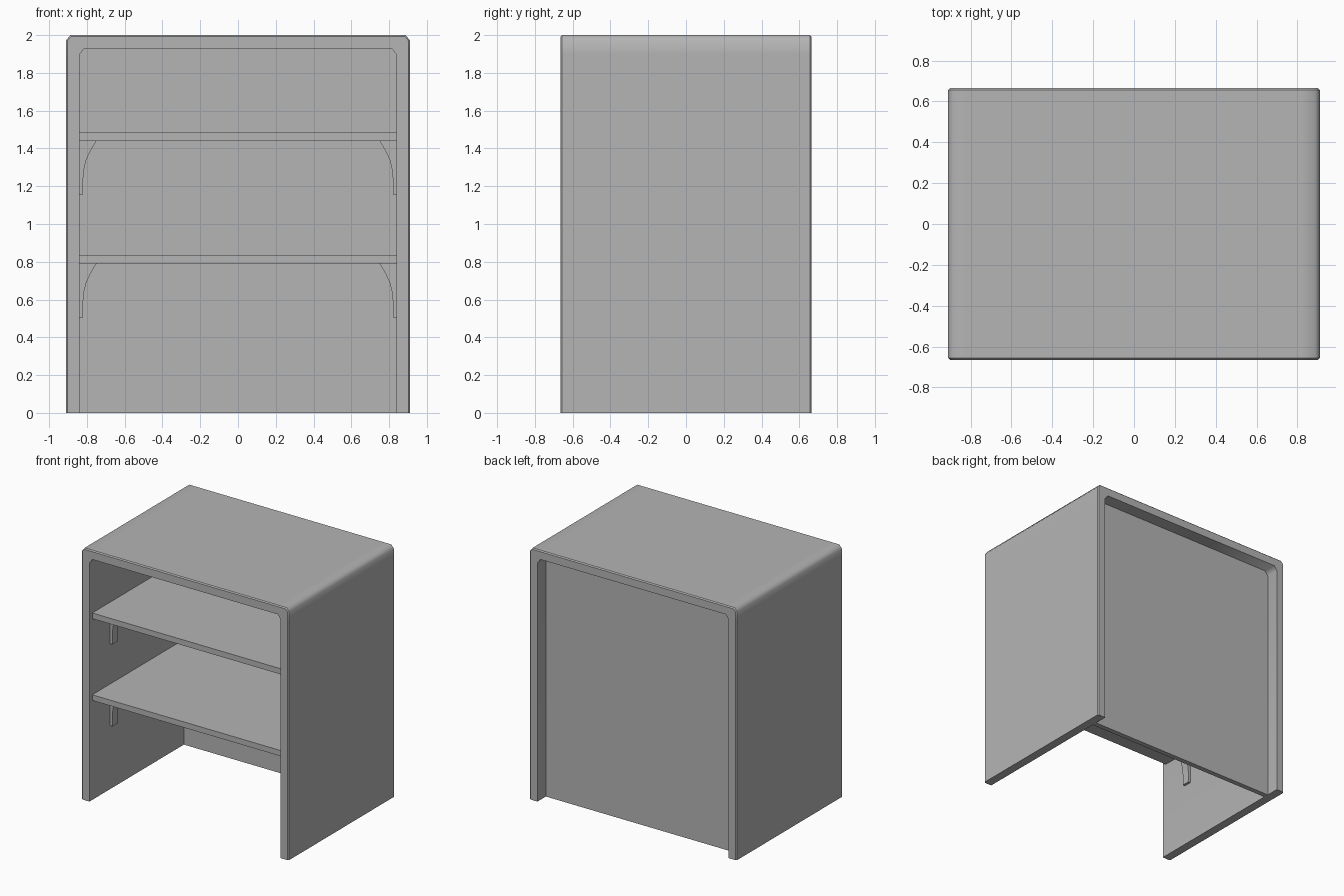
import bpy, bmesh

cube = bpy.data.objects.get("Cube")
if cube:
    bpy.data.objects.remove(cube, do_unlink=True)

grey = bpy.data.materials.new("plain_grey")
grey.use_nodes = True
GREY = (0.46, 0.46, 0.46, 1)
grey.diffuse_color = GREY
for node in grey.node_tree.nodes:
    if node.type == "BSDF_PRINCIPLED":
        node.inputs["Base Color"].default_value = GREY

HALF_DEPTH, RIM = 0.665, 0.008
PANEL_FRONT, PANEL_BACK = 0.52, 0.56
INNER_X = 0.84


def loft(name, sections):
    """Join equal-length (y, xz-points) sections into a closed solid."""
    bm = bmesh.new()
    rings = [[bm.verts.new((x, y, z)) for x, z in pts] for y, pts in sections]
    n = len(rings[0])
    for a, b in zip(rings, rings[1:]):
        for i in range(n):
            j = (i + 1) % n
            bm.faces.new((a[i], a[j], b[j], b[i]))
    bm.faces.new(rings[0])
    bm.faces.new(rings[-1])
    bmesh.ops.recalc_face_normals(bm, faces=bm.faces)
    # Only edges running front to back may shade smoothly
    for e in bm.edges:
        if abs(e.verts[0].co.y - e.verts[1].co.y) < 1e-5:
            e.smooth = False
        elif len(e.link_faces) == 2 and e.calc_face_angle(0) > 1.2:
            e.smooth = False
    for f in bm.faces:
        f.smooth = True
    mesh = bpy.data.meshes.new(name)
    bm.to_mesh(mesh)
    bm.free()
    mesh.materials.append(grey)
    ob = bpy.data.objects.new(name, mesh)
    bpy.context.collection.objects.link(ob)
    return ob


def arch(half):
    """Mirror a right-hand half profile, running bottom to top."""
    return half + [(-x, z) for x, z in reversed(half)]


# Cabinet shell: a continuous top and sides with softened corners
def outer(inset):
    return arch([(0.91 - inset, 0), (0.91 - inset, 1.9), (0.91 - inset, 1.972),
                 (0.888 - inset / 2, 2 - inset), (0.82, 2 - inset)])


inner = arch([(INNER_X, 0), (INNER_X, 1.895), (0.815, 1.93)])
shell = [(y, outer(inset) + inner[::-1]) for y, inset in (
    (-HALF_DEPTH, RIM), (RIM - HALF_DEPTH, 0),
    (HALF_DEPTH - RIM, 0), (HALF_DEPTH, RIM))]
loft("cabinet_shell", shell)

# Recessed back panel
loft("back_panel", [(PANEL_FRONT, inner), (PANEL_BACK, inner)])

# Shelves, each on four curved side brackets
bracket = [(INNER_X, 0), (0.75, 0), (0.782, -0.055), (0.803, -0.1),
           (0.814, -0.145), (0.82, -0.2), (0.82, -0.285), (INNER_X, -0.285)]
for level, top in (("upper", 1.485), ("lower", 0.835)):
    base = top - 0.045
    board = [(-INNER_X, base), (INNER_X, base), (INNER_X, top), (-INNER_X, top)]
    loft(level + "_shelf", [(-0.63, board), (PANEL_FRONT, board)])
    for side, sign in (("left", 1), ("right", -1)):
        pts = [(sign * x, base + z) for x, z in bracket]
        for place, y in (("front", -0.375), ("rear", 0.27)):
            loft(f"{level}_{place}_{side}_bracket",
                 [(y - 0.032, pts), (y + 0.032, pts)])
